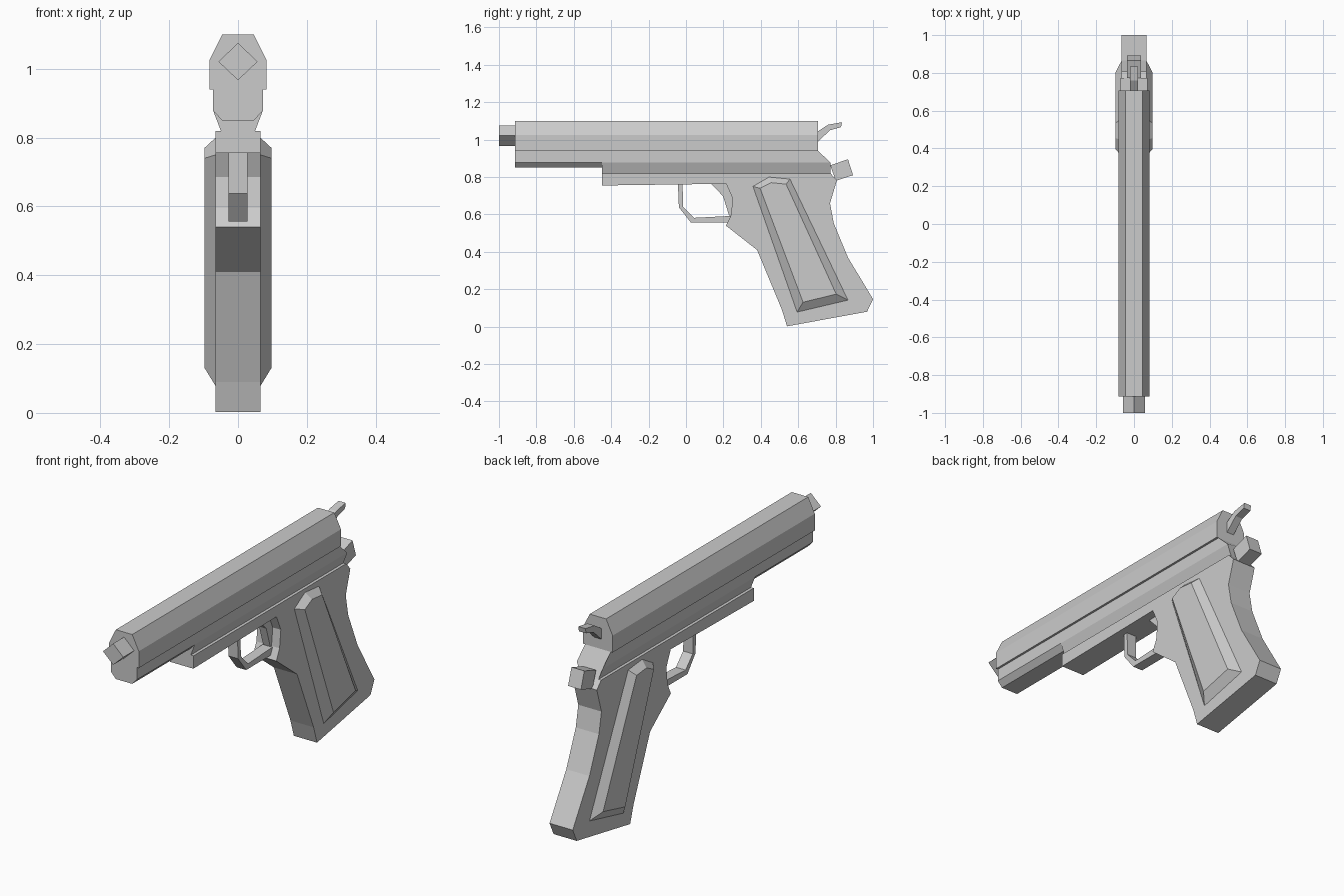
import bpy, bmesh

if "Cube" in bpy.data.objects:
    bpy.data.objects.remove(bpy.data.objects["Cube"])


def make(name, verts, faces):
    mesh = bpy.data.meshes.new(name)
    bm = bmesh.new()
    vs = [bm.verts.new(v) for v in verts]
    for f in faces:
        bm.faces.new([vs[i] for i in f])
    bmesh.ops.recalc_face_normals(bm, faces=bm.faces)
    bm.to_mesh(mesh)
    bm.free()
    ob = bpy.data.objects.new(name, mesh)
    bpy.context.collection.objects.link(ob)
    return ob


def loft(name, a, b):
    """Closed solid between two matching outlines."""
    n = len(a)
    sides = [(i, (i + 1) % n, (i + 1) % n + n, i + n) for i in range(n)]
    return make(name, a + b, sides + [tuple(range(n)), tuple(range(n, 2 * n))])


def side_plate(name, profile, half):
    """Extrude a (y, z) side profile to +-half in x."""
    return loft(name, [(-half, y, z) for y, z in profile],
                [(half, y, z) for y, z in profile])


def along_y(name, half_section, y0, ends):
    """Mirror an (x, z) half section and run it from y0 to one end y per level."""
    pts = [(x, z, e) for (x, z), e in zip(half_section, ends)]
    pts += [(-x, z, e) for x, z, e in reversed(pts)]
    return loft(name, [(x, y0, z) for x, z, e in pts],
                [(x, e, z) for x, z, e in pts])


# Slide and the stepped rail section under it
along_y("slide", [(.046, 1.10), (.083, 1.025), (.083, .94)], -.913, [.706] * 3)
along_y("lower_slide_front", [(.072, .94), (.072, .878), (.046, .85)],
        -.913, [-.45] * 3)
along_y("lower_slide_rear", [(.072, .94), (.072, .878), (.05, .82)],
        -.45, [.706, .772, .772])

# Four-sided barrel
diamond = [(.057, 1.021), (0, 1.075), (-.057, 1.021), (0, .967)]
loft("barrel", [(x, -1, z) for x, z in diamond],
     [(x, -.913, z) for x, z in diamond])

# Frame with grip
side_plate("frame", [
    (-.45, .82), (-.45, .755), (.215, .764), (.25, .685), (.24, .595),
    (.214, .54), (.38, .41), (.513, .09), (.54, .002), (.968, .08),
    (1, .147), (.866, .37), (.79, .553), (.77, .66), (.807, .783),
    (.772, .82)], .065)

# Trigger guard and trigger
side_plate("trigger_guard", [
    (-.043, .76), (-.038, .638), (.027, .556), (.232, .556), (.24, .592),
    (.042, .582), (-.016, .642), (-.018, .76)], .027)
side_plate("trigger", [
    (.134, .764), (.198, .698), (.23, .595), (.24, .595), (.25, .685),
    (.215, .764)], .02)

# Bevelled grip panels on both sides
outer = [(.358, .75), (.444, .80), (.556, .789), (.866, .142), (.594, .078)]
inner = [(.396, .74), (.455, .77), (.535, .762), (.803, .174), (.626, .131)]
for side, s in (("right", 1), ("left", -1)):
    loft(side + "_grip_panel", [(s * .065, y, z) for y, z in outer],
         [(s * .0975, y, z) for y, z in inner])

# Hammer and rear block
side_plate("hammer", [
    (.706, 1.045), (.76, 1.08), (.834, 1.093), (.829, 1.067),
    (.77, 1.05), (.706, .99)], .02)
side_plate("rear_block", [
    (.772, .863), (.866, .895), (.893, .81), (.80, .78)], .036)
